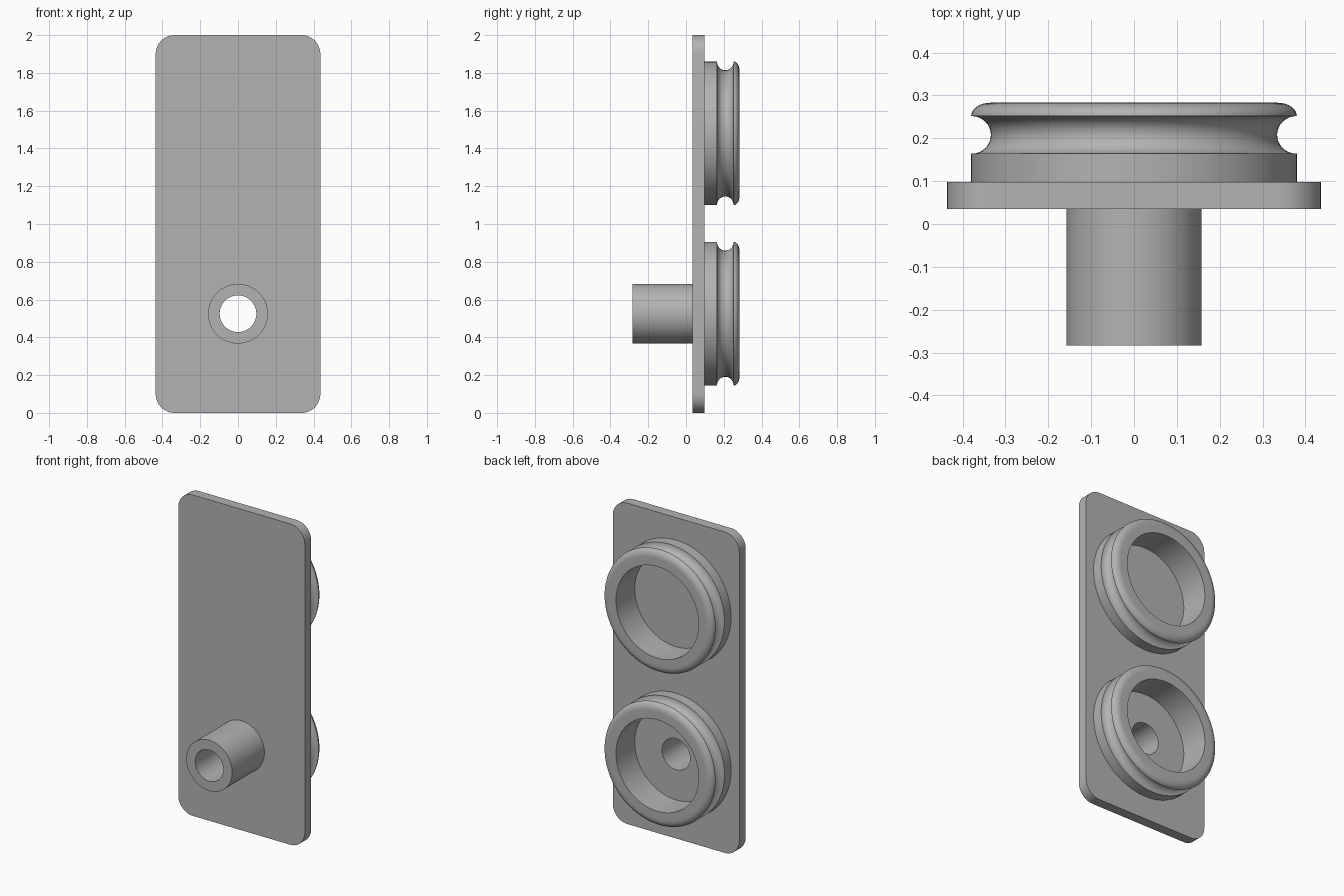
import bpy
import math

cube = bpy.data.objects.get("Cube")
if cube:
    bpy.data.objects.remove(cube, do_unlink=True)

SEG = 96
LOW_Z, HIGH_Z = 0.525, 1.48
PLATE_FRONT, PLATE_BACK = 0.035, 0.098
HOLE_R = 0.097

grey = bpy.data.materials.new("plain grey")
grey.use_nodes = True
grey.diffuse_color = (0.45, 0.45, 0.45, 1)
grey.node_tree.nodes["Principled BSDF"].inputs["Base Color"].default_value = grey.diffuse_color


def arc(cx, cy, rx, ry, start, end, steps):
    """Points along an elliptical arc, angles in degrees."""
    angles = [math.radians(start + (end - start) * i / steps) for i in range(steps + 1)]
    return [(cx + rx * math.cos(a), cy + ry * math.sin(a)) for a in angles]


def finish(obj):
    bpy.ops.object.select_all(action="DESELECT")
    obj.select_set(True)
    bpy.context.view_layer.objects.active = obj
    if obj.type == "CURVE":
        bpy.ops.object.convert(target="MESH")
        obj = bpy.context.object
    obj.data.materials.clear()
    obj.data.materials.append(grey)
    bpy.ops.object.shade_smooth_by_angle(angle=math.radians(30))


def lathe(name, profile, z):
    """Revolve a closed (radius, y) profile around a y-parallel axis."""
    n = len(profile)
    verts, faces = [], []
    for s in range(SEG):
        a = 2 * math.pi * s / SEG
        verts += [(r * math.cos(a), y, r * math.sin(a)) for r, y in profile]
        t = (s + 1) % SEG
        for i in range(n):
            j = (i + 1) % n
            faces.append((s * n + i, s * n + j, t * n + j, t * n + i))
    mesh = bpy.data.meshes.new(name)
    mesh.from_pydata(verts, [], faces)
    obj = bpy.data.objects.new(name, mesh)
    obj.location.z = z
    bpy.context.collection.objects.link(obj)
    finish(obj)


def flat_plate(name, loops, y_front, y_back):
    """Extrude filled x-z outlines, inner loops becoming holes."""
    curve = bpy.data.curves.new(name, "CURVE")
    curve.dimensions = "2D"
    curve.fill_mode = "BOTH"
    curve.extrude = (y_back - y_front) / 2
    for loop in loops:
        spline = curve.splines.new("POLY")
        spline.points.add(len(loop) - 1)
        for point, (x, z) in zip(spline.points, loop):
            point.co = (x, z, 0, 1)
        spline.use_cyclic_u = True
    obj = bpy.data.objects.new(name, curve)
    obj.rotation_euler.x = math.pi / 2
    obj.location.y = (y_front + y_back) / 2
    bpy.context.collection.objects.link(obj)
    finish(obj)


# Back plate with rounded corners and a through hole
W, H, R = 0.436, 2.0, 0.1
outline = []
for cx, cz, start in ((W - R, H - R, 0), (R - W, H - R, 90),
                      (R - W, R, 180), (W - R, R, 270)):
    outline += arc(cx, cz, R, R, start, start + 90, 12)
hole = arc(0, LOW_Z, HOLE_R, HOLE_R, 0, 360, SEG)[:-1]
flat_plate("back_plate", [outline, hole], PLATE_FRONT, PLATE_BACK)

# Hollow spigot on the front
lathe("front_spigot", [(HOLE_R, -0.283), (0.158, -0.283),
                       (0.158, PLATE_FRONT), (HOLE_R, PLATE_FRONT)], LOW_Z)

# Two open cups on the back, each with a round groove and a rounded lip
cup = [(0.285, PLATE_BACK), (0.38, PLATE_BACK)]
cup += arc(0.38, 0.208, 0.046, 0.044, 270, 90, 16)
cup += arc(0.335, 0.252, 0.045, 0.031, 0, 90, 10)[1:]
cup += [(0.285, 0.283)]
for name, z in (("lower_cup", LOW_Z), ("upper_cup", HIGH_Z)):
    lathe(name, cup, z)
